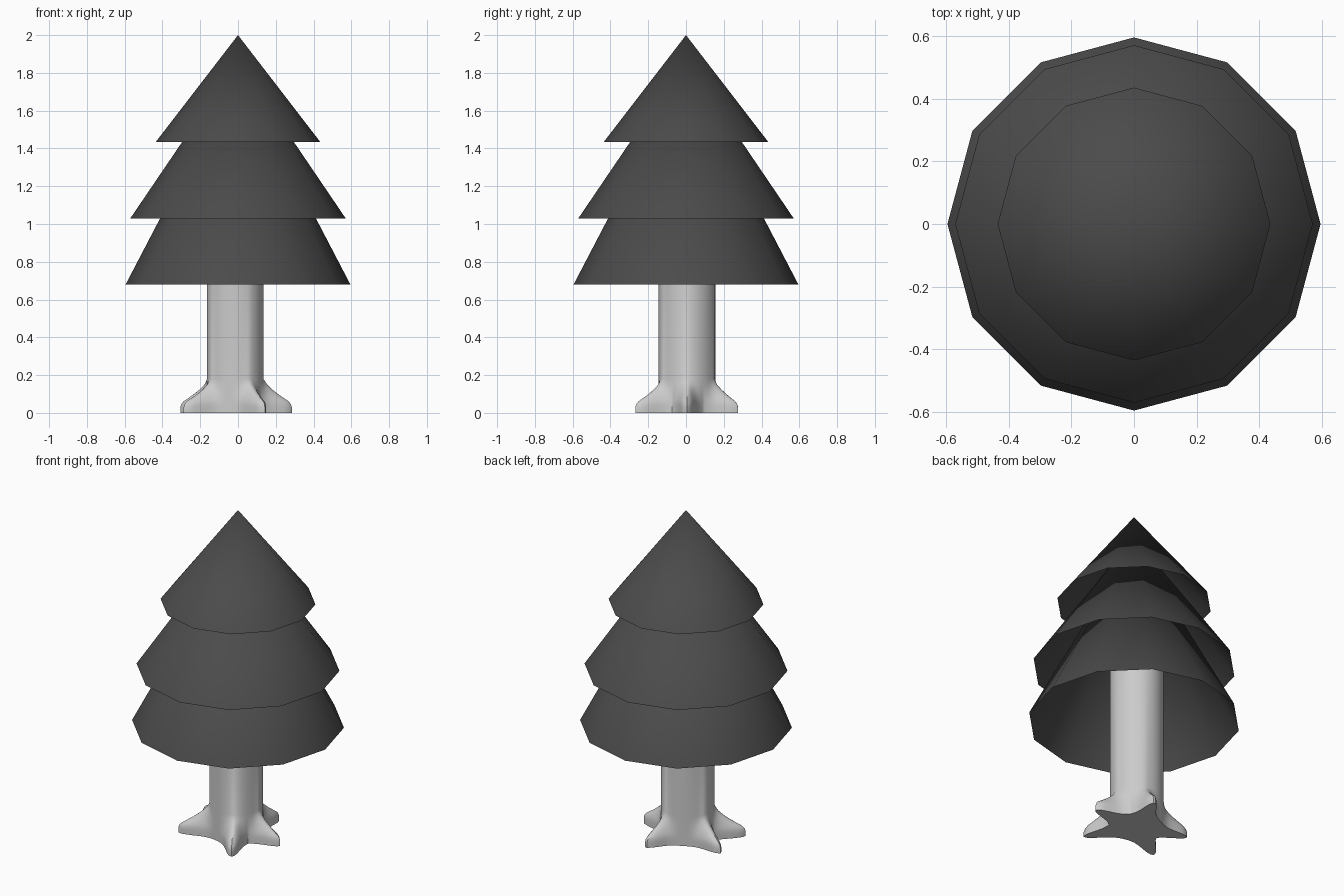
import bpy, bmesh, math

if "Cube" in bpy.data.objects:
    bpy.data.objects.remove(bpy.data.objects["Cube"])

leaf = bpy.data.materials.new("dark_foliage")
leaf.diffuse_color = (0.07, 0.07, 0.07, 1)
leaf.use_nodes = True
leaf.node_tree.nodes["Principled BSDF"].inputs["Base Color"].default_value = leaf.diffuse_color


def finish(name, bm, mat=None):
    bmesh.ops.recalc_face_normals(bm, faces=bm.faces)
    me = bpy.data.meshes.new(name)
    bm.to_mesh(me)
    bm.free()
    ob = bpy.data.objects.new(name, me)
    bpy.context.collection.objects.link(ob)
    if mat:
        me.materials.append(mat)
    bpy.ops.object.select_all(action='DESELECT')
    ob.select_set(True)
    bpy.context.view_layer.objects.active = ob
    bpy.ops.object.shade_smooth_by_angle(angle=math.radians(40))
    return ob


# Foliage: three hollow twelve-sided cones, open underneath
def foliage(name, radius, z_low, z_tip):
    bm = bmesh.new()
    rim = [bm.verts.new((radius * math.cos(math.radians(30 * i)),
                         radius * math.sin(math.radians(30 * i)), z_low))
           for i in range(12)]
    tip = bm.verts.new((0, 0, z_tip))
    for i in range(12):
        bm.faces.new((rim[i], rim[(i + 1) % 12], tip))
    finish(name, bm, leaf)


foliage("foliage_bottom", 0.595, 0.68, 1.82)
foliage("foliage_middle", 0.57, 1.03, 1.87)
foliage("foliage_top", 0.435, 1.435, 2.0)

# Trunk: stacked rings, flaring at the foot into five uneven roots
CX, CY, R, SEG = -0.015, 0.005, 0.15, 120
ROOTS = [(0, 0.30), (70, 0.29), (162, 0.305), (213, 0.325), (-60, 0.315)]
LEVELS = [(0, 1.0), (0.03, 1.0), (0.048, 0.96), (0.062, 0.88), (0.08, 0.70),
          (0.10, 0.51), (0.125, 0.30), (0.15, 0.13), (0.18, 0.0), (1.0, 0.0)]


def flare(deg):
    best = 0
    for ang, reach in ROOTS:
        d = abs((deg - ang + 180) % 360 - 180)
        bump = (1 / (1 + (d / 10.5) ** 2) - 0.07) / 0.93
        best = max(best, (reach - R) * bump)
    return best


bm = bmesh.new()
rings = []
for z, k in LEVELS:
    ring = []
    for i in range(SEG):
        deg = 360 * i / SEG
        r = R + k * flare(deg)
        a = math.radians(deg)
        ring.append(bm.verts.new((CX + r * math.cos(a), CY + r * math.sin(a), z)))
    rings.append(ring)
for lo, hi in zip(rings, rings[1:]):
    for i in range(SEG):
        j = (i + 1) % SEG
        bm.faces.new((lo[i], lo[j], hi[j], hi[i]))
# Flat sole and trunk top
for ring in (rings[0], rings[-1]):
    z = ring[0].co.z
    mid = bm.verts.new((CX, CY, z))
    for i in range(SEG):
        bm.faces.new((ring[i], ring[(i + 1) % SEG], mid))
finish("trunk", bm)
